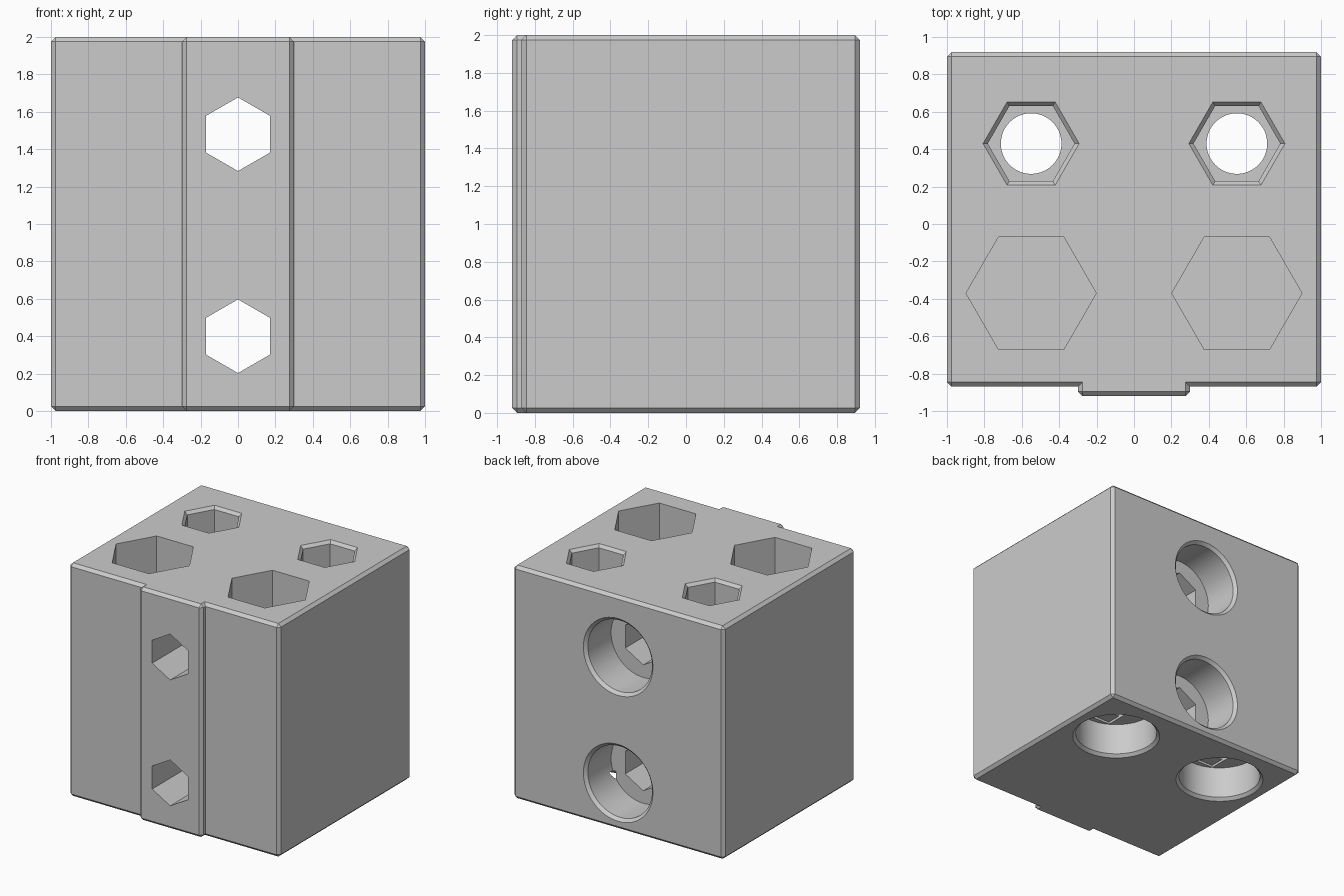
import bpy, bmesh
from math import pi, sin, cos, radians
from mathutils import Matrix, Vector

default = bpy.data.objects.get("Cube")
if default:
    bpy.data.objects.remove(default, do_unlink=True)

CHAMFER = 0.025
HEIGHT = 2.0

grey = bpy.data.materials.new("plain_grey")
grey.use_nodes = True
colour = (0.6, 0.6, 0.6, 1)
grey.diffuse_color = colour
grey.node_tree.nodes["Principled BSDF"].inputs["Base Color"].default_value = colour


def make_object(name, bm):
    bmesh.ops.recalc_face_normals(bm, faces=bm.faces)
    mesh = bpy.data.meshes.new(name)
    bm.to_mesh(mesh)
    bm.free()
    mesh.materials.append(grey)
    obj = bpy.data.objects.new(name, mesh)
    bpy.context.collection.objects.link(obj)
    return obj


def make_block():
    """Block with a locating rib on the front, all outer edges chamfered."""
    half = [(0.3, -0.92), (0.3, -0.87), (1, -0.87), (1, 0.92)]
    outline = half + [(-x, y) for x, y in reversed(half)]
    bm = bmesh.new()
    base = bm.faces.new([bm.verts.new((x, y, 0)) for x, y in outline])
    top = bmesh.ops.extrude_face_region(bm, geom=[base])["geom"]
    bmesh.ops.translate(bm, vec=(0, 0, HEIGHT),
                        verts=[v for v in top if isinstance(v, bmesh.types.BMVert)])
    bmesh.ops.recalc_face_normals(bm, faces=bm.faces)
    outer = [e for e in bm.edges if e.is_convex]
    bmesh.ops.bevel(bm, geom=outer, offset=CHAMFER, segments=1, affect='EDGES')
    return make_object("holder_block", bm)


def make_hole(centre, turn, sides, radius, depth, chamfer=0, phase=0):
    """Cutter sunk from a face; its local z points into the block."""
    over = 0.05
    stations = [(-over, radius), (depth, radius)]
    if chamfer:
        stations = [(-over, radius + chamfer + over), (chamfer, radius), (depth, radius)]
    bm = bmesh.new()
    rings = [[bm.verts.new((r * cos(phase + 2 * pi * i / sides),
                            r * sin(phase + 2 * pi * i / sides), z))
              for i in range(sides)] for z, r in stations]
    bm.faces.new(rings[0])
    bm.faces.new(rings[-1])
    for a, b in zip(rings, rings[1:]):
        for i in range(sides):
            j = (i + 1) % sides
            bm.faces.new((a[i], a[j], b[j], b[i]))
    bm.transform(Matrix.Translation(centre) @ Matrix.Rotation(radians(turn), 4, 'X'))
    return make_object("hole_cutter", bm)


def make_box(centre, size):
    bm = bmesh.new()
    bmesh.ops.create_cube(bm, size=1)
    bm.transform(Matrix.Translation(centre) @ Matrix.Diagonal(Vector(size).to_4d()))
    return make_object("step_cutter", bm)


block = make_block()
cutters = []

# Horizontal bolt holes: hexagonal from the front, round head recess at the back
for z in (0.4, 1.48):
    cutters.append(make_hole((0, 0.92, z), 90, 64, 0.305, 0.34, CHAMFER))
    cutters.append(make_hole((0, -0.92, z), -90, 6, 0.197, 1.6, phase=pi / 2))

for x in (-0.55, 0.55):
    # Large blind hexagonal pocket
    cutters.append(make_hole((x, -0.37, HEIGHT), 180, 6, 0.348, 1.2))
    # Small hexagonal pocket over a round bore with a head recess beneath
    cutters.append(make_hole((x, 0.43, HEIGHT), 180, 6, 0.232, 1.0, CHAMFER))
    cutters.append(make_hole((x, 0.43, 0), 0, 64, 0.33, 0.3, CHAMFER))
    cutters.append(make_hole((x, 0.43, 0), 0, 64, 0.162, 1.1))
    # Shallow steps in the recess ceiling
    cutters.append(make_box((x, 0.43, 0.26), (0.324, 0.57, 0.12)))
    cutters.append(make_box((x, 0.43, 0.27), (0.324, 0.324, 0.14)))

bpy.ops.object.select_all(action='DESELECT')
bpy.context.view_layer.objects.active = block
block.select_set(True)
for cutter in cutters:
    cut = block.modifiers.new("cut", 'BOOLEAN')
    cut.operation = 'DIFFERENCE'
    cut.solver = 'EXACT'
    cut.object = cutter
    bpy.ops.object.modifier_apply(modifier=cut.name)
    bpy.data.objects.remove(cutter, do_unlink=True)

bpy.ops.object.shade_smooth_by_angle(angle=radians(25))
